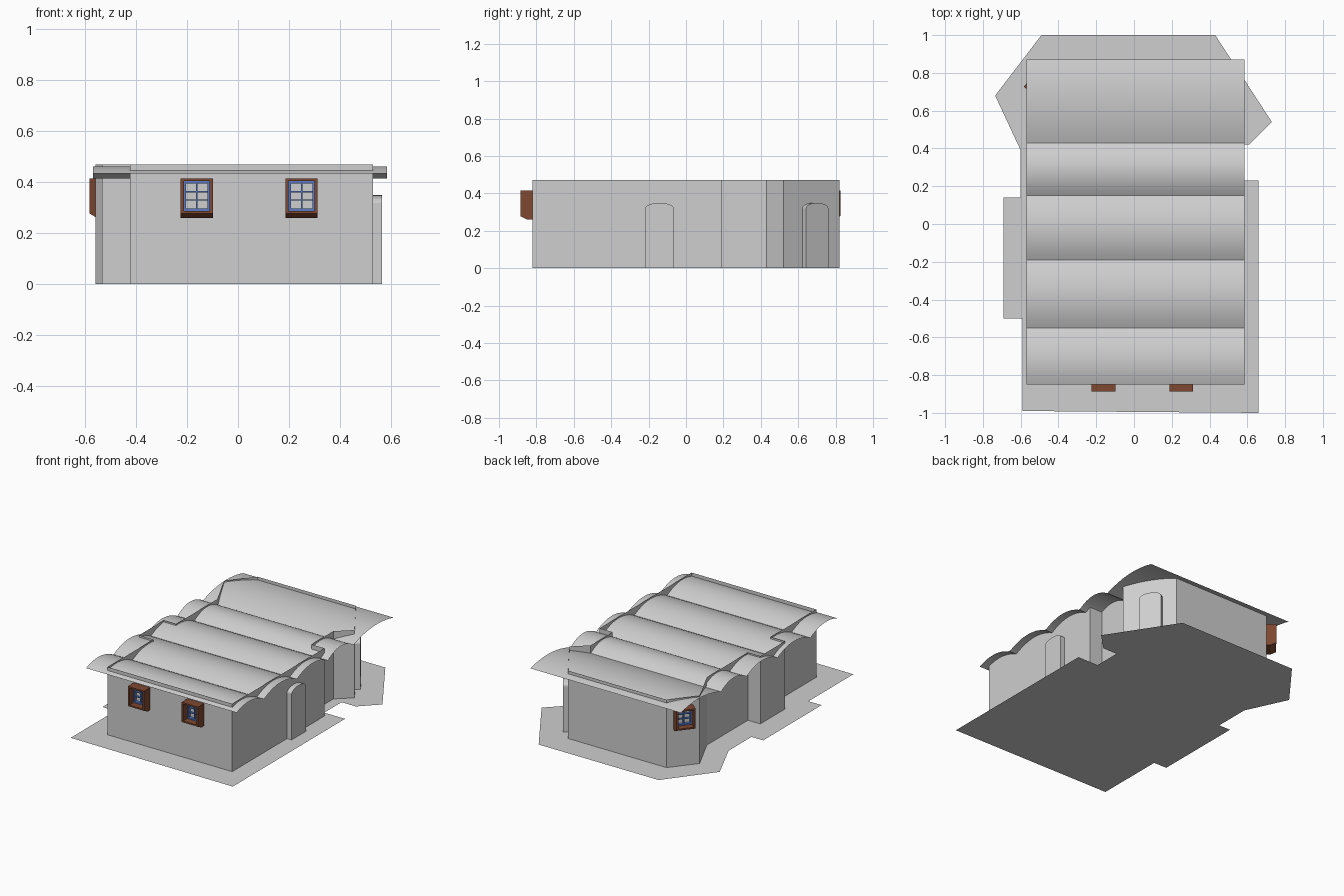
import bpy, bmesh, math
from mathutils import Vector, Matrix

if "Cube" in bpy.data.objects:
    bpy.data.objects.remove(bpy.data.objects["Cube"])


def material(name, rgb):
    m = bpy.data.materials.new(name)
    m.diffuse_color = (*rgb, 1)
    m.use_nodes = True
    m.node_tree.nodes["Principled BSDF"].inputs["Base Color"].default_value = m.diffuse_color
    return m


PLASTER = material("plaster_grey", (0.62, 0.62, 0.62))
WOOD = material("brown_wood", (0.21, 0.065, 0.03))
BLUE = material("blue_paint", (0.10, 0.20, 0.58))


def add_object(name, bm, mat, matrix=Matrix()):
    me = bpy.data.meshes.new(name)
    bm.to_mesh(me)
    bm.free()
    me.materials.append(mat)
    ob = bpy.data.objects.new(name, me)
    ob.matrix_world = matrix
    bpy.context.collection.objects.link(ob)
    return ob


def solids(name, parts, mat, matrix):
    """Each part is a flat outline pushed along a vector."""
    bm = bmesh.new()
    for pts, push in parts:
        a = [bm.verts.new(p) for p in pts]
        b = [bm.verts.new(Vector(p) + Vector(push)) for p in pts]
        bm.faces.new(a)
        bm.faces.new(b[::-1])
        for i in range(len(a)):
            j = (i + 1) % len(a)
            bm.faces.new((a[i], b[i], b[j], a[j]))
    bmesh.ops.recalc_face_normals(bm, faces=bm.faces)
    return add_object(name, bm, mat, matrix)


def sweep(name, path, push, closed, mat):
    """Thin sheet: a path pushed along a vector."""
    bm = bmesh.new()
    a = [bm.verts.new(p) for p in path]
    b = [bm.verts.new(Vector(p) + Vector(push)) for p in path]
    for i in range(len(a) - (0 if closed else 1)):
        j = (i + 1) % len(a)
        bm.faces.new((a[i], a[j], b[j], b[i]))
    return add_object(name, bm, mat)


def on_wall(x, y, nx, ny):
    """Local frame on a wall: u sideways, v outward, z up."""
    n = Vector((nx, ny, 0)).normalized()
    return Matrix(((n.y, n.x, 0, x), (-n.x, n.y, 0, y), (0, 0, 1, 0), (0, 0, 0, 1)))


def box(u0, u1, v0, v1, z0, z1):
    return ([(u0, v0, z0), (u1, v0, z0), (u1, v0, z1), (u0, v0, z1)], (0, v1 - v0, 0))


# Ground slab outline
ground = [(-0.59, -0.99), (0.66, -1), (0.66, 0.23), (0.5, 0.23), (0.5, 0.42), (0.61, 0.42),
          (0.73, 0.54), (0.43, 1), (-0.49, 1), (-0.735, 0.68), (-0.60, 0.39), (-0.60, 0.14),
          (-0.69, 0.14), (-0.69, -0.5), (-0.59, -0.5)]
bm = bmesh.new()
bm.faces.new([bm.verts.new((x, y, 0)) for x, y in ground])
add_object("ground_floor", bm, PLASTER)

# Thin outer walls, flat topped
walls = [(-0.425, -0.82), (0.53, -0.82), (0.53, 0.19), (0.43, 0.19), (0.43, 0.43),
         (0.53, 0.52), (0.33, 0.82), (-0.425, 0.82), (-0.56, 0.65), (-0.44, 0.40),
         (-0.44, -0.05), (-0.535, -0.05), (-0.535, -0.32), (-0.425, -0.32)]
sweep("outer_walls", [(x, y, 0) for x, y in walls], (0, 0, 0.47), True, PLASTER)

# Roof: five shallow vaults, one thin sheet
valleys = [(-0.85, 0.435), (-0.55, 0.415), (-0.19, 0.415), (0.15, 0.415), (0.43, 0.415), (0.87, 0.437)]
STEPS = 12
profile = [(-0.57, *valleys[0])]
for (y0, z0), (y1, z1) in zip(valleys, valleys[1:]):
    rise = 0.461 - (z0 + z1) / 2
    for i in range(1, STEPS + 1):
        t = i / STEPS
        profile.append((-0.57, y0 + (y1 - y0) * t, z0 + (z1 - z0) * t + rise * 4 * t * (1 - t)))
roof = sweep("vaulted_roof", profile[::-1], (1.155, 0, 0), False, PLASTER)
for p in roof.data.polygons:
    if p.normal.z < 0:
        p.flip()
bpy.context.view_layer.objects.active = roof
roof.select_set(True)
bpy.ops.object.shade_smooth_by_angle(angle=math.radians(15))
roof.select_set(False)


# Arched doors standing slightly proud of the wall
def door(name, matrix, w=0.155):
    arch = [(-w / 2, 0, 0), (w / 2, 0, 0)]
    for i in range(13):
        a = math.pi * i / 12
        arch.append((w / 2 * math.cos(a), 0, 0.318 + 0.031 * math.sin(a)))
    solids(name, [(arch, (0, 0.035, 0))], PLASTER, matrix)


door("side_door", on_wall(0.53, -0.142, 1, 0))
door("back_corner_door", on_wall(0.422, 0.682, 0.3, 0.2), 0.145)


# Windows: deep wooden surround, blue frame with glazing bars
def window(name, matrix):
    h, d, t = 0.063, 0.066, 0.012
    side = [(0, 0.415), (d, 0.415), (d, 0.278), (0.03, 0.26), (0, 0.26)]
    sill = [(0, 0.288), (d, 0.288), (d, 0.278), (0.03, 0.26), (0, 0.26)]
    solids(name + "_surround", [
        ([(-h, v, z) for v, z in side], (t, 0, 0)),
        ([(h - t, v, z) for v, z in side], (t, 0, 0)),
        ([(t - h, v, z) for v, z in sill], (2 * (h - t), 0, 0)),
        box(t - h, h - t, 0, d, 0.405, 0.415),
    ], WOOD, matrix)
    g, b = h - t, 0.009
    bars = [box(-g, b - g, 0, 0.02, 0.288, 0.405), box(g - b, g, 0, 0.02, 0.288, 0.405),
            box(b - g, g - b, 0, 0.02, 0.396, 0.405), box(b - g, g - b, 0, 0.02, 0.288, 0.297),
            box(-0.003, 0.003, 0, 0.016, 0.297, 0.396)]
    for z in (0.33, 0.363):
        for s in (-1, 1):
            u = sorted((s * 0.003, s * (g - b)))
            bars.append(box(u[0], u[1], 0, 0.014, z - 0.0025, z + 0.0025))
    solids(name + "_frame", bars, BLUE, matrix)


window("front_window_left", on_wall(-0.162, -0.82, 0, -1))
window("front_window_right", on_wall(0.25, -0.82, 0, -1))
window("back_corner_window", on_wall(-0.4925, 0.735, -0.17, 0.135))
